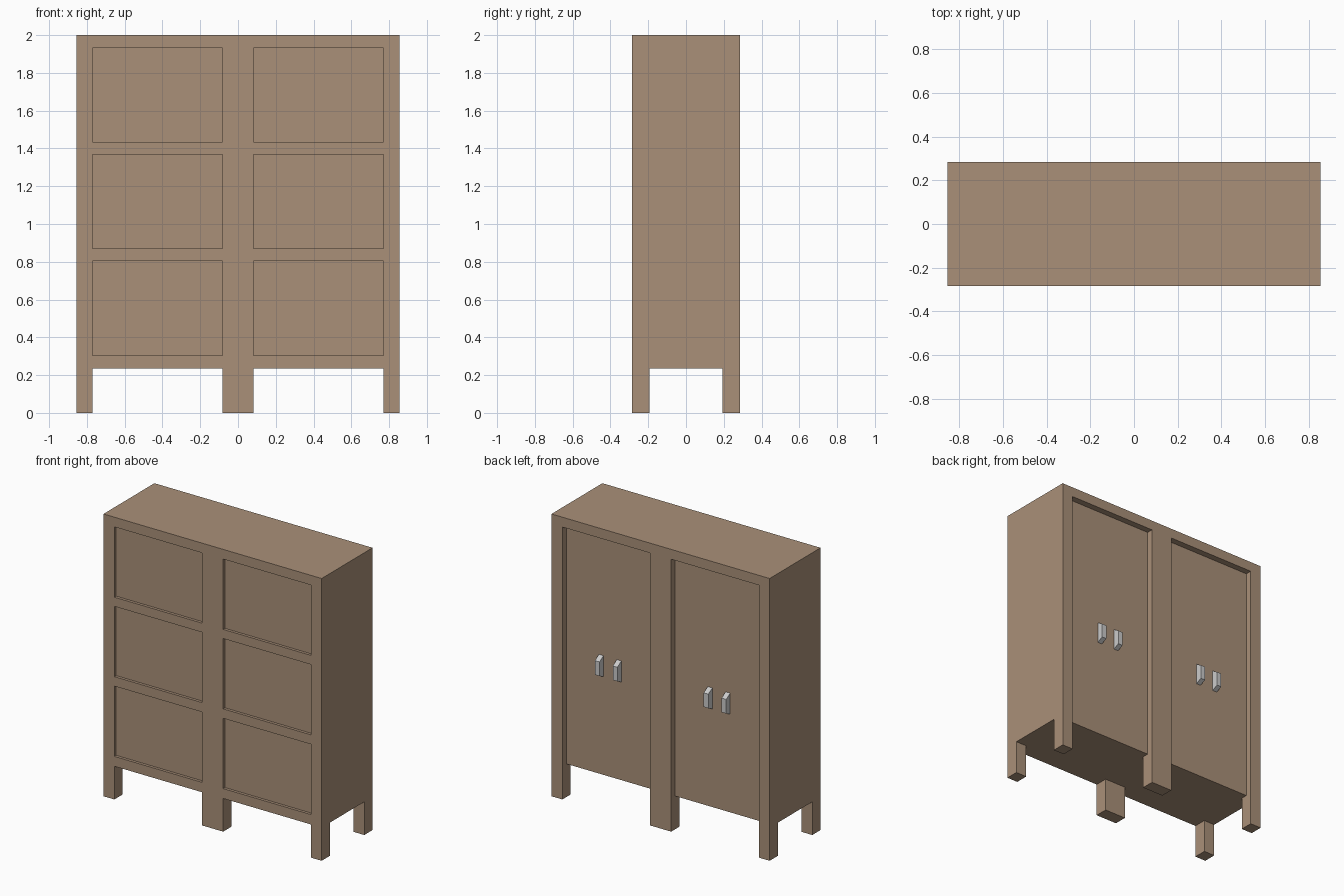
import bpy

if "Cube" in bpy.data.objects:
    bpy.data.objects.remove(bpy.data.objects["Cube"])

W, D, H = 0.855, 0.285, 2.0        # half width, half depth, height
BAY_IN, BAY_OUT = 0.083, 0.77      # clear opening of each bay in x
FLOOR, TOP = 0.235, 1.93           # underside of body, top of openings
LEG_IN = 0.193                     # inner y face of the legs
FRONT_Y, DOOR_Y = -0.265, 0.24     # recessed front panels, recessed back doors


def prism(name, profile, x0, x1):
    """Extrude a counter-clockwise (y, z) profile from x0 to x1."""
    n = len(profile)
    verts = [(x, y, z) for x in (x0, x1) for y, z in profile]
    faces = [tuple(reversed(range(n))), tuple(range(n, 2 * n))]
    faces += [(i, (i + 1) % n, n + (i + 1) % n, n + i) for i in range(n)]
    mesh = bpy.data.meshes.new(name)
    mesh.from_pydata(verts, [], faces)
    obj = bpy.data.objects.new(name, mesh)
    bpy.context.collection.objects.link(obj)
    return obj


def rect(y0, y1, z0, z1):
    return [(y0, z0), (y1, z0), (y1, z1), (y0, z1)]


def cut(target, profile, x0, x1):
    """Subtract an extruded profile from the target."""
    cutter = prism("cutter", profile, x0, x1)
    cutter.hide_render = True
    mod = target.modifiers.new("cut", 'BOOLEAN')
    mod.operation = 'DIFFERENCE'
    mod.solver = 'EXACT'
    mod.object = cutter
    bpy.context.view_layer.objects.active = target
    bpy.ops.object.modifier_apply(modifier=mod.name)
    bpy.data.objects.remove(cutter)


wood = bpy.data.materials.new("wood")
wood.diffuse_color = (0.40, 0.28, 0.19, 1)
wood.use_nodes = True
wood.node_tree.nodes["Principled BSDF"].inputs["Base Color"].default_value = wood.diffuse_color

# Cabinet body, carved from one block
body = prism("cabinet_body", rect(-D, D, 0, H), -W, W)
body.data.materials.append(wood)

# Gap between front and back legs
cut(body, rect(-LEG_IN, LEG_IN, -0.1, FLOOR), -1, 1)

# Each bay: gap between the legs running up into the back door recess
bay = [(-0.4, -0.1), (0.4, -0.1), (0.4, TOP),
       (DOOR_Y, TOP), (DOOR_Y, FLOOR), (-0.4, FLOOR)]
for x0, x1 in ((-BAY_OUT, -BAY_IN), (BAY_IN, BAY_OUT)):
    cut(body, bay, x0, x1)
    # Three shallow front panels
    for z in (0.305, 0.87, 1.433):
        cut(body, rect(-0.4, FRONT_Y, z, z + 0.498), x0, x1)

# Door pulls with sloped ends, a pair on each back door
pull = [(DOOR_Y - 0.001, 0.93), (D, 0.952), (D, 1.052), (DOOR_Y - 0.001, 1.08)]
for side in (-1, 1):
    for off in (-0.07, 0.07):
        x = side * (BAY_IN + BAY_OUT) / 2 + off
        prism("door_pull", pull, x - 0.018, x + 0.018)
